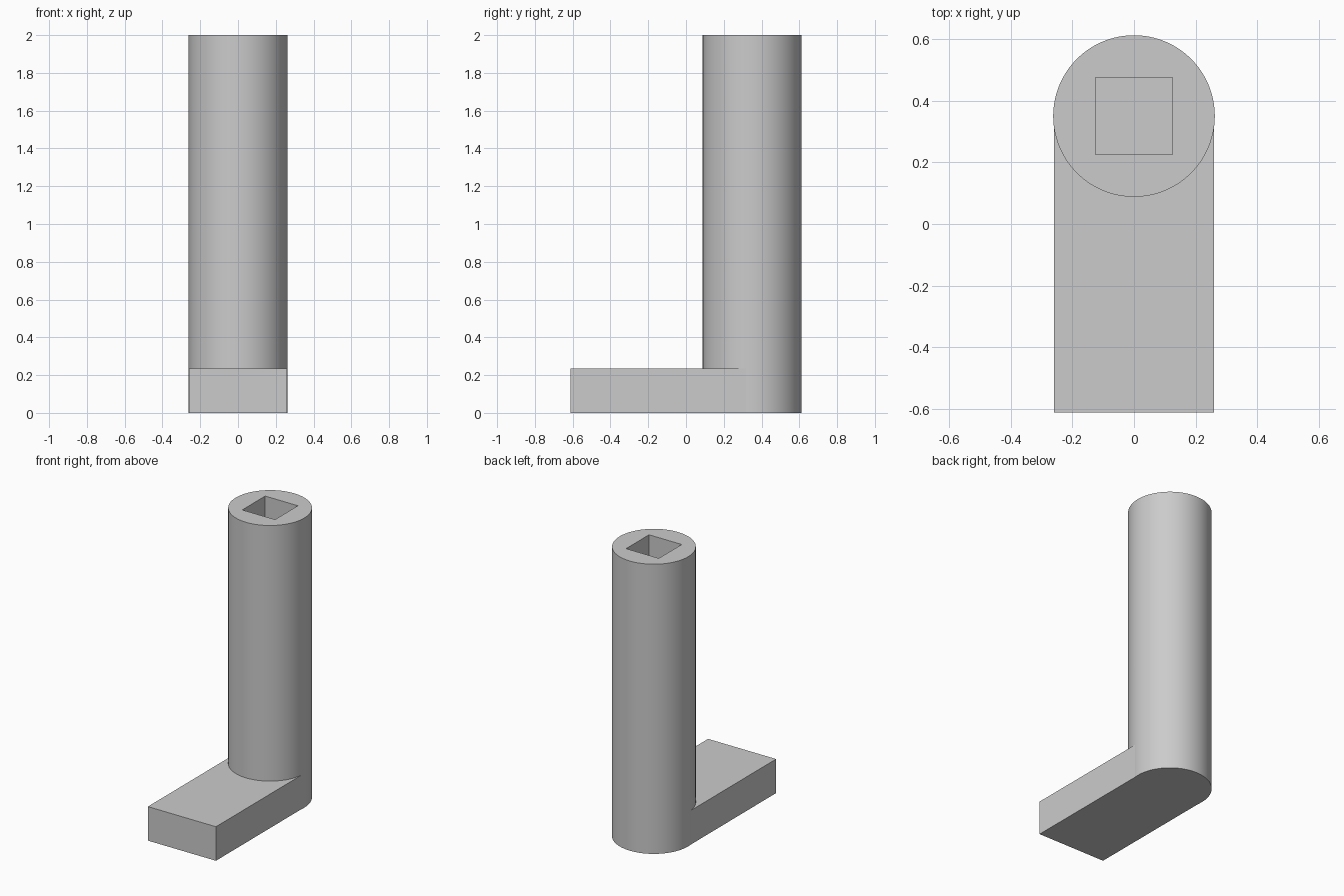
import bpy
from math import radians

old = bpy.data.objects.get("Cube")
if old:
    bpy.data.objects.remove(old, do_unlink=True)

RADIUS, POST_Y, HEIGHT = 0.262, 0.35, 2.0
FRONT_Y, FOOT_HALF, FOOT_HEIGHT = -0.612, 0.26, 0.235
SOCKET_SIDE, SOCKET_DEPTH = 0.25, 0.5

grey = bpy.data.materials.new("plain_grey")
grey.use_nodes = True
grey.diffuse_color = (0.6, 0.6, 0.6, 1)
grey.node_tree.nodes["Principled BSDF"].inputs["Base Color"].default_value = (0.6, 0.6, 0.6, 1)


def box(name, low, high):
    centre = [(a + b) / 2 for a, b in zip(low, high)]
    bpy.ops.mesh.primitive_cube_add(size=1, location=centre)
    obj = bpy.context.object
    obj.name = name
    obj.scale = [b - a for a, b in zip(low, high)]
    bpy.ops.object.transform_apply(location=True, rotation=True, scale=True)
    obj.data.materials.append(grey)
    return obj


def combine(target, other, operation):
    mod = target.modifiers.new(operation.lower(), "BOOLEAN")
    mod.operation = operation
    mod.solver = "EXACT"
    mod.object = other
    bpy.context.view_layer.objects.active = target
    bpy.ops.object.modifier_apply(modifier=mod.name)
    bpy.data.objects.remove(other, do_unlink=True)


# Round upright post
bpy.ops.mesh.primitive_cylinder_add(vertices=128, radius=RADIUS, depth=HEIGHT,
                                    location=(0, POST_Y, HEIGHT / 2))
post = bpy.context.object
post.name = "post_with_foot"
bpy.ops.object.transform_apply(location=True, rotation=True, scale=True)
post.data.materials.append(grey)

# Flat foot reaching forward, merged with the post
foot = box("foot", (-FOOT_HALF, FRONT_Y, 0), (FOOT_HALF, POST_Y, FOOT_HEIGHT))
combine(post, foot, "UNION")

# Square socket sunk into the top of the post
half = SOCKET_SIDE / 2
socket = box("socket_cutter", (-half, POST_Y - half, HEIGHT - SOCKET_DEPTH),
             (half, POST_Y + half, HEIGHT + half))
combine(post, socket, "DIFFERENCE")

# Smooth round wall, crisp edges elsewhere
bpy.ops.object.select_all(action="DESELECT")
post.select_set(True)
bpy.context.view_layer.objects.active = post
bpy.ops.object.shade_smooth_by_angle(angle=radians(5))
